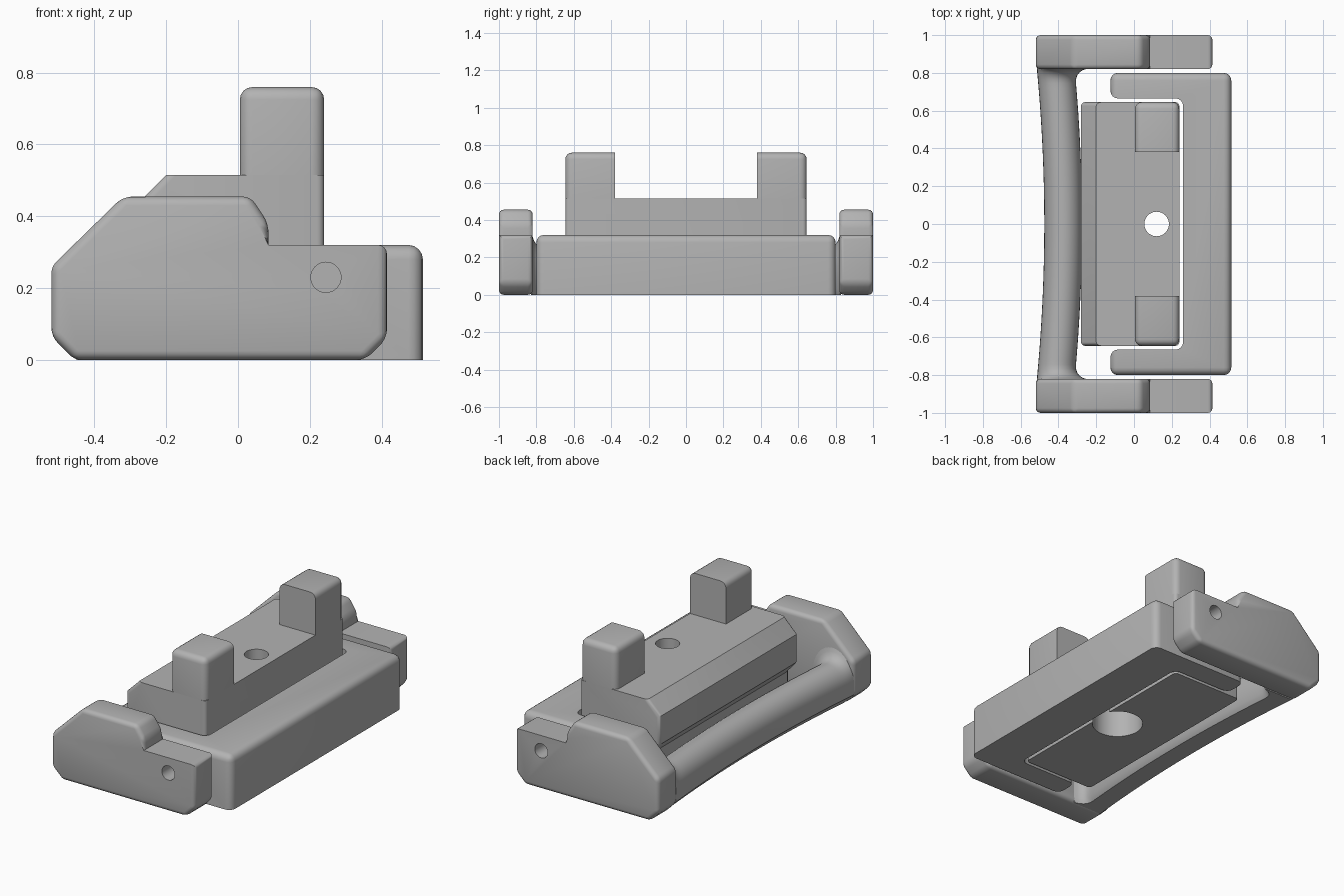
import bpy, bmesh, math
from mathutils import Vector

cube = bpy.data.objects.get("Cube")
if cube:
    bpy.data.objects.remove(cube, do_unlink=True)

grey = bpy.data.materials.new("plain_grey")
grey.use_nodes = True
grey.diffuse_color = (0.45, 0.45, 0.45, 1)
grey.node_tree.nodes["Principled BSDF"].inputs["Base Color"].default_value = grey.diffuse_color


def finish(bm, name):
    bmesh.ops.recalc_face_normals(bm, faces=bm.faces)
    mesh = bpy.data.meshes.new(name)
    bm.to_mesh(mesh)
    bm.free()
    mesh.materials.append(grey)
    ob = bpy.data.objects.new(name, mesh)
    bpy.context.collection.objects.link(ob)
    return ob


def smooth(ob):
    bpy.ops.object.select_all(action='DESELECT')
    ob.select_set(True)
    bpy.context.view_layer.objects.active = ob
    bpy.ops.object.shade_smooth_by_angle(angle=math.radians(35))


def prism(name, points, direction, rounded, width):
    """Extrude a closed outline and round the edges chosen by a rule."""
    bm = bmesh.new()
    face = bm.faces.new([bm.verts.new(p) for p in points])
    new = bmesh.ops.extrude_face_region(bm, geom=[face])["geom"]
    bmesh.ops.translate(bm, vec=direction,
                        verts=[v for v in new if isinstance(v, bmesh.types.BMVert)])
    bmesh.ops.recalc_face_normals(bm, faces=bm.faces)
    edges = [e for e in bm.edges if rounded(e.verts[0].co, e.verts[1].co)]
    bmesh.ops.bevel(bm, geom=edges, offset=width, segments=4, profile=0.5,
                    affect='EDGES', clamp_overlap=True)
    return finish(bm, name)


def drill(ob, radius, start, end):
    """Cut a round hole between two points."""
    a, b = Vector(start), Vector(end)
    bm = bmesh.new()
    bmesh.ops.create_cone(bm, cap_ends=True, segments=40, radius1=radius,
                          radius2=radius, depth=(b - a).length)
    cutter = finish(bm, "hole_cutter")
    cutter.hide_render = True
    cutter.rotation_euler = (b - a).to_track_quat('Z', 'Y').to_euler()
    cutter.location = (a + b) / 2
    mod = ob.modifiers.new("hole", 'BOOLEAN')
    mod.operation, mod.solver, mod.object = 'DIFFERENCE', 'EXACT', cutter
    bpy.context.view_layer.objects.active = ob
    bpy.ops.object.modifier_apply(modifier=mod.name)
    bpy.data.objects.remove(cutter, do_unlink=True)


def near(value, *coords):
    return all(abs(c - value) < 0.001 for c in coords)


# Centre block with a sloped shoulder, an undercut and a counterbored hole
block_outline = [(-0.22, 0), (0.24, 0), (0.24, 0.515), (-0.20, 0.515),
                 (-0.28, 0.435), (-0.28, 0.27), (-0.22, 0.20)]
block = prism("centre_block", [(x, -0.645, z) for x, z in block_outline], (0, 1.29, 0),
              lambda a, b: near(a.y, b.y) and min(a.z, b.z) < 0.5
              and not near(0, a.z, b.z), 0.02)
drill(block, 0.065, (0.12, 0, -0.1), (0.12, 0, 0.6))
drill(block, 0.14, (0.12, 0, -0.1), (0.12, 0, 0.28))
smooth(block)

# U-shaped swing bracket
bracket_outline = [(0.515, -0.80), (0.515, 0.80), (-0.125, 0.80), (-0.125, 0.665),
                   (0.26, 0.665), (0.26, -0.665), (-0.125, -0.665), (-0.125, -0.80)]


def bracket_round(a, b):
    if near(0, a.z, b.z):
        return False
    if near(0.32, a.z, b.z):
        return (near(0.515, a.x, b.x) or near(0.80, abs(a.y), abs(b.y))
                or near(-0.125, a.x, b.x))
    return True


bracket = prism("swing_bracket", [(x, y, 0) for x, y in bracket_outline], (0, 0, 0.32),
                bracket_round, 0.04)

# Side arms and block posts, one at each end
arm_outline = [(-0.455, 0), (-0.52, 0.065), (-0.52, 0.26), (-0.32, 0.455), (0.035, 0.455),
               (0.085, 0.38), (0.085, 0.32), (0.415, 0.32), (0.415, 0.06), (0.355, 0)]
for side, label in ((-1, "front"), (1, "back")):
    arm = prism(label + "_arm", [(x, side * 0.82, z) for x, z in arm_outline],
                (0, side * 0.18, 0),
                lambda a, b: not near(0.32, a.z, b.z) or near(0.415, a.x, b.x), 0.025)
    drill(arm, 0.042, (0.245, side * 0.78, 0.23), (0.245, side * 1.05, 0.23))
    drill(bracket, 0.042, (0.245, side * 0.74, 0.23), (0.245, side * 0.85, 0.23))
    smooth(arm)

    post_outline = [(0.005, 0.38), (0.24, 0.38), (0.24, 0.645), (0.005, 0.645)]
    post = prism(label + "_post", [(x, side * y, 0.515) for x, y in post_outline],
                 (0, 0, 0.245),
                 lambda a, b: not near(0.515, a.z, b.z) and not near(0.38, abs(a.y), abs(b.y))
                 and not (near(0.38, abs(a.y)) and near(0.38, abs(b.y)))
                 and (abs(a.y) > 0.6 or near(0.76, a.z, b.z)), 0.035)
    smooth(post)
smooth(bracket)

# Bowed handle lofted between the arms, flaring where it meets them
bm = bmesh.new()
rings = []
steps = 48
for i in range(steps + 1):
    t = math.sin(math.pi * (i / steps - 0.5))
    y = 0.83 * t
    shift = 0.04 * (1 - t * t)
    depth = max(0, (abs(y) - 0.75) / 0.07)
    flare = 0.07 * (1 - math.sqrt(max(0, 1 - min(depth, 1) ** 2)))
    left, right = -0.515 + shift, -0.315 + shift + flare
    mid, half = (left + right) / 2, (right - left) / 2
    section = [(right - 0.02, 0), (right, 0.03)]
    for k in range(17):
        a = math.pi * k / 16
        section.append((mid + half * math.cos(a), 0.14 + (0.11 + flare) * math.sin(a)))
    section += [(left, 0.065), (left + 0.065, 0)]
    rings.append([bm.verts.new((x, y, z)) for x, z in section])
for r, s in zip(rings, rings[1:]):
    for j in range(len(r)):
        k = (j + 1) % len(r)
        bm.faces.new((r[j], r[k], s[k], s[j]))
bm.faces.new(rings[0])
bm.faces.new(rings[-1])
smooth(finish(bm, "bowed_handle"))
